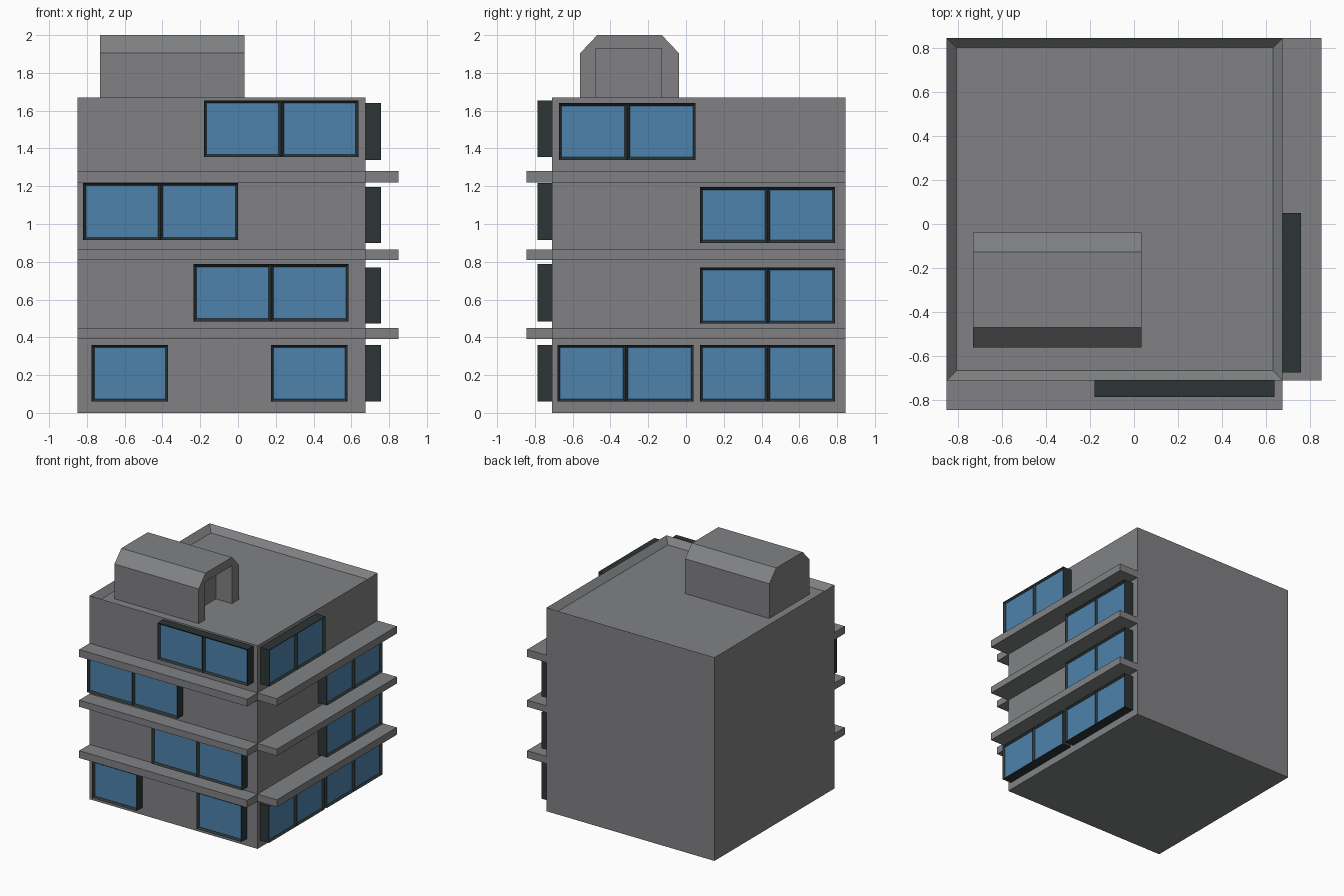
import bpy
import bmesh
from mathutils import Vector

default = bpy.data.objects.get("Cube")
if default:
    bpy.data.objects.remove(default, do_unlink=True)


def material(name, rgb):
    m = bpy.data.materials.new(name)
    m.use_nodes = True
    m.diffuse_color = (*rgb, 1)
    bsdf = m.node_tree.nodes["Principled BSDF"]
    bsdf.inputs["Base Color"].default_value = (*rgb, 1)
    bsdf.inputs["Roughness"].default_value = 0.8
    return m


CONCRETE = material("concrete grey", (0.22, 0.222, 0.23))
FRAME = material("dark frame", (0.026, 0.035, 0.035))
GLASS = material("blue glass", (0.076, 0.226, 0.415))

# Wall planes of the main block
LEFT, RIGHT, FRONT, BACK, TOP = -0.85, 0.675, -0.71, 0.845, 1.67


def finish(bm, name, *mats):
    bmesh.ops.recalc_face_normals(bm, faces=bm.faces)
    mesh = bpy.data.meshes.new(name)
    bm.to_mesh(mesh)
    bm.free()
    for m in mats:
        mesh.materials.append(m)
    obj = bpy.data.objects.new(name, mesh)
    bpy.context.collection.objects.link(obj)
    return obj


def box(lo, hi):
    bm = bmesh.new()
    bmesh.ops.create_cube(bm, size=1)
    lo, hi = Vector(lo), Vector(hi)
    for v in bm.verts:
        v.co = (lo + hi) / 2 + v.co * (hi - lo)
    bm.normal_update()
    return bm


def recess(bm, direction, width, depth):
    """Inset the face looking along direction and sink it."""
    direction = Vector(direction)
    face = max(bm.faces, key=lambda f: f.normal.dot(direction))
    bmesh.ops.inset_region(bm, faces=[face], thickness=width)
    bmesh.ops.translate(bm, verts=face.verts, vec=-direction * depth)
    return face


# Main block with sunken roof inside a parapet
bm = box((LEFT, FRONT, 0), (RIGHT, BACK, TOP))
recess(bm, (0, 0, 1), 0.063, 0.05)
finish(bm, "building_block", CONCRETE)

# Ledges between the floors on the front and the left side
for i, (z0, z1) in enumerate([(0.39, 0.45), (0.81, 0.865), (1.22, 1.28)], 1):
    finish(box((LEFT, -0.845, z0), (RIGHT, FRONT, z1)),
           f"front_ledge_{i}", CONCRETE)
    finish(box((RIGHT, FRONT, z0), (0.85, BACK, z1)),
           f"side_ledge_{i}", CONCRETE)


# Windows: projecting frames with sunken panes
def window(name, side, a0, a1, z0, z1, panes=2):
    step = (a1 - a0) / panes
    for i in range(panes):
        a, b = a0 + i * step, a0 + (i + 1) * step
        if side == "front":
            bm = box((a, -0.785, z0), (b, FRONT, z1))
            glass = recess(bm, (0, -1, 0), 0.02, 0.015)
        else:
            bm = box((RIGHT, a, z0), (0.758, b, z1))
            glass = recess(bm, (1, 0, 0), 0.02, 0.015)
        glass.material_index = 1
        finish(bm, f"{name}_pane_{i + 1}", FRAME, GLASS)


window("front_window_ground_a", "front", -0.775, -0.37, 0.06, 0.36, 1)
window("front_window_ground_b", "front", 0.175, 0.58, 0.06, 0.36, 1)
window("front_window_second", "front", -0.235, 0.585, 0.485, 0.787)
window("front_window_third", "front", -0.82, 0.0, 0.915, 1.217)
window("front_window_top", "front", -0.18, 0.637, 1.355, 1.655)
window("side_window_ground_a", "side", -0.68, 0.04, 0.06, 0.36)
window("side_window_ground_b", "side", 0.073, 0.79, 0.06, 0.36)
window("side_window_second", "side", 0.073, 0.79, 0.473, 0.77)
window("side_window_third", "side", 0.073, 0.79, 0.9, 1.195)
window("side_window_top", "side", -0.673, 0.05, 1.34, 1.64)

# Stair housing on the roof: chamfered shell with a doorway recess
floor = TOP - 0.05
shell = [(-0.56, floor), (-0.56, 1.905), (-0.47, 2.0),
         (-0.128, 2.0), (-0.038, 1.905), (-0.038, floor)]
door = [(-0.48, floor), (-0.48, 1.93), (-0.13, 1.93), (-0.13, floor)]
bm = bmesh.new()


def ring(points, x):
    return [bm.verts.new((x, y, z)) for y, z in points]


def bridge(p, q):
    for i in range(len(p) - 1):
        bm.faces.new((p[i], p[i + 1], q[i + 1], q[i]))


shell_end, shell_front = ring(shell, -0.73), ring(shell, 0.035)
door_end, door_front = ring(door, -0.11), ring(door, 0.035)
bridge(shell_end, shell_front)
bridge(door_end, door_front)
bm.faces.new(shell_end)
bm.faces.new(door_end)
bm.faces.new(shell_front + door_front[::-1])
finish(bm, "roof_stair_housing", CONCRETE)
